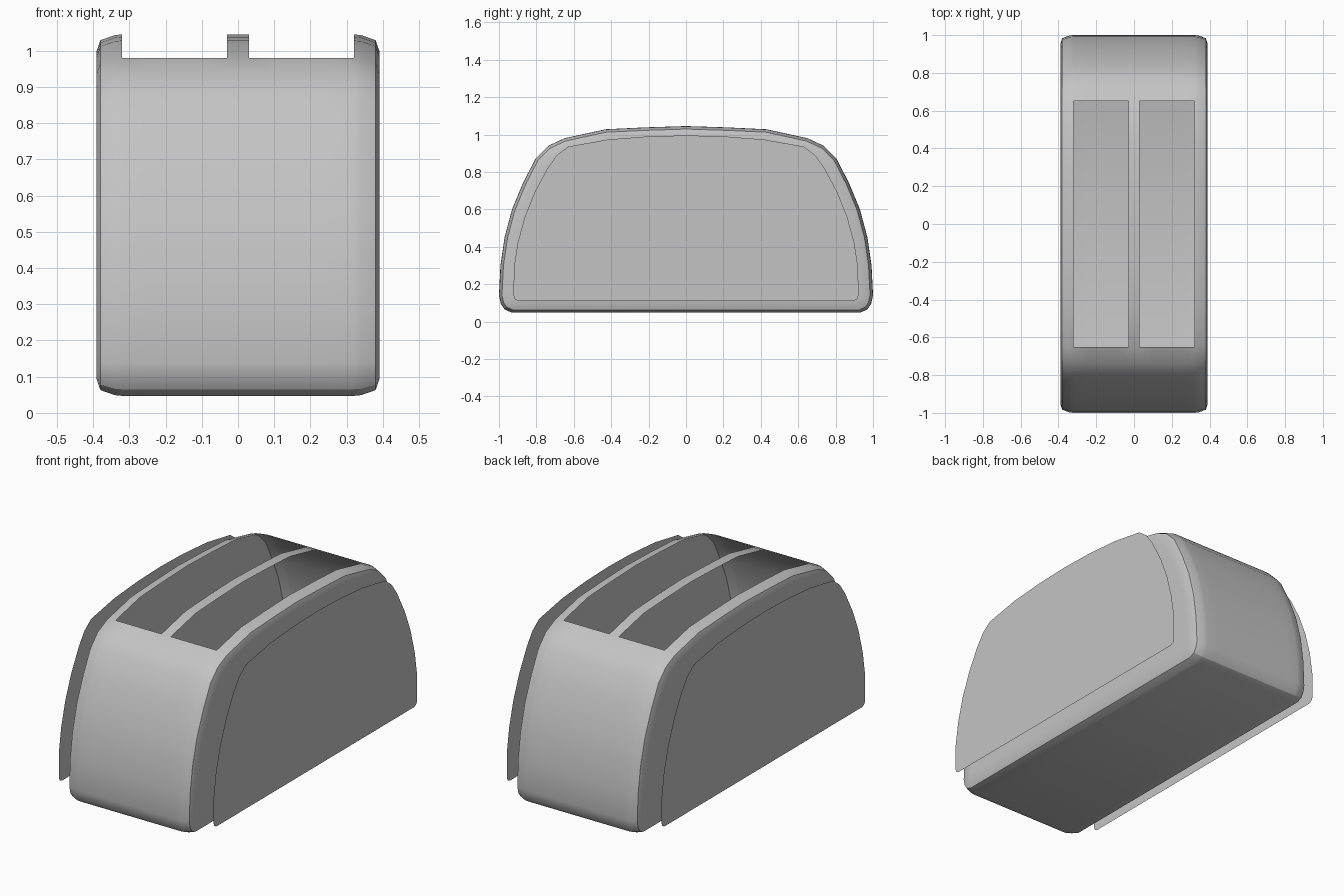
import bpy
import bmesh
import math
from mathutils import Vector

cube = bpy.data.objects.get("Cube")
if cube:
    bpy.data.objects.remove(cube, do_unlink=True)

# One light grey metal for every part
metal = bpy.data.materials.new("light_grey")
metal.use_nodes = True
GREY = (0.55, 0.55, 0.55, 1)
metal.diffuse_color = GREY
metal.node_tree.nodes["Principled BSDF"].inputs["Base Color"].default_value = GREY


def mirrored(half):
    """Close a half profile (bottom to top centre) by mirroring it in y."""
    return half + [(-y, z) for y, z in reversed(half) if y > 0]


def inset(loop, amount):
    """Move every point of a closed counter-clockwise loop inward."""
    result = []
    for i, p in enumerate(loop):
        a, b, c = Vector(loop[i - 1]), Vector(p), Vector(loop[(i + 1) % len(loop)])
        u, v = (b - a).normalized(), (c - b).normalized()
        n1, n2 = Vector((-u.y, u.x)), Vector((-v.y, v.x))
        n = (n1 + n2).normalized()
        result.append(tuple(b + n * amount / max(n.dot(n1), 0.5)))
    return result


def add_object(name, bm, smooth=True):
    mesh = bpy.data.meshes.new(name)
    bm.to_mesh(mesh)
    bm.free()
    mesh.materials.append(metal)
    obj = bpy.data.objects.new(name, mesh)
    bpy.context.collection.objects.link(obj)
    bpy.ops.object.select_all(action="DESELECT")
    obj.select_set(True)
    bpy.context.view_layer.objects.active = obj
    if smooth:
        bpy.ops.object.shade_smooth_by_angle(angle=math.radians(30))
    return obj


# Domed side profile of the shell (y, z)
SLOT_END = (0.65, 0.98)
SLOT_END_MIDDLE = (0.67, 0.97)
shell = mirrored([
    (0.93, 0.047), (0.97, 0.065), (0.99, 0.095), (1.0, 0.14), (0.992, 0.3),
    (0.97, 0.45), (0.93, 0.6), (0.872, 0.74), (0.805, 0.87), (0.735, 0.94),
    SLOT_END, (0.43, 1.028), (0.22, 1.038), (0, 1.045)])

# Stations across the width: (x, inset of the profile)
half = [(0.03, 0), (0.09, 0), (0.25, 0), (0.32, 0), (0.34, 0.002),
        (0.38, 0.016), (0.39, 0.045), (0.39, 0.09)]
stations = [(-x, d) for x, d in reversed(half)] + half

# Hollow outer shell with two open bread slots in the top
bm = bmesh.new()
rings = []
for x, depth in stations:
    ring = []
    for y, z in inset(shell, depth):
        if abs(x) in (0.09, 0.25) and (abs(y), z) == SLOT_END:
            y, z = math.copysign(SLOT_END_MIDDLE[0], y), SLOT_END_MIDDLE[1]
        ring.append(bm.verts.new((x, y, z)))
    rings.append(ring)

count = len(shell)
for k in range(len(rings) - 1):
    across = abs(stations[k][0] + stations[k + 1][0]) / 2
    for i in range(count):
        j = (i + 1) % count
        both_on_top = all(
            abs(shell[n][0]) <= SLOT_END[0] and shell[n][1] > 0.9 for n in (i, j))
        if both_on_top and 0.03 < across < 0.32:
            continue
        bm.faces.new((rings[k][i], rings[k][j], rings[k + 1][j], rings[k + 1][i]))
bm.faces.new(rings[0])
bm.faces.new(rings[-1])
bmesh.ops.recalc_face_normals(bm, faces=bm.faces)
bm.normal_update()
lowest = min(bm.faces, key=lambda f: f.calc_center_median().z)
if lowest.normal.z > 0:
    bmesh.ops.reverse_faces(bm, faces=bm.faces)
add_object("toaster_shell", bm)

# Thin flat cover plates floating beside the shell
plate = mirrored([
    (0.895, 0.11), (0.915, 0.12), (0.922, 0.14), (0.92, 0.29), (0.9, 0.42),
    (0.862, 0.56), (0.81, 0.69), (0.74, 0.82), (0.69, 0.89), (0.63, 0.935),
    (0.42, 0.973), (0.2, 0.99), (0, 0.995)])
for name, side in (("left_cover_plate", 1), ("right_cover_plate", -1)):
    bm = bmesh.new()
    face = bm.faces.new([bm.verts.new((side * 0.49, y, z)) for y, z in plate])
    bm.normal_update()
    if face.normal.x * side < 0:
        face.normal_flip()
    add_object(name, bm, smooth=False)
